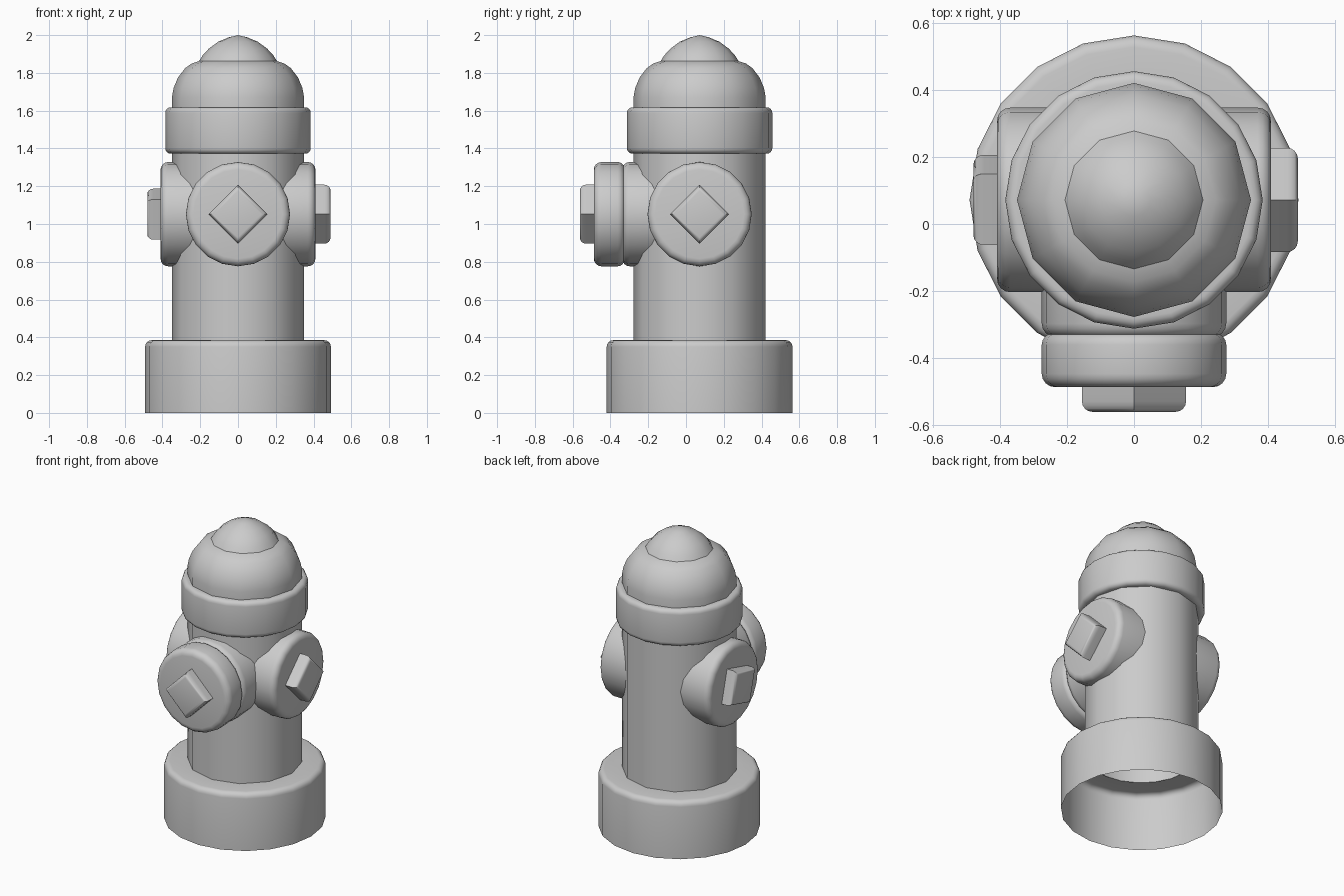
import bpy, bmesh
from math import sin, cos, pi, radians
from mathutils import Matrix

if "Cube" in bpy.data.objects:
    bpy.data.objects.remove(bpy.data.objects["Cube"])

CY = 0.072        # y of the main axis
NOZZLE_Z = 1.052


def lathe(name, profile, sides, matrix, spin=0.0, angle=32):
    """Revolve (radius, height) points around local z, listed from bottom to top."""
    bm = bmesh.new()
    rings = []
    for r, h in profile:
        if r < 1e-6:
            rings.append([bm.verts.new((0, 0, h))] * sides)
        else:
            rings.append([bm.verts.new((r * cos(spin + 2 * pi * i / sides),
                                        r * sin(spin + 2 * pi * i / sides), h))
                          for i in range(sides)])
    for a, b in zip(rings, rings[1:]):
        for i in range(sides):
            k = (i + 1) % sides
            quad = [a[i], a[k], b[k], b[i]]
            bm.faces.new(list(dict.fromkeys(quad)))
    bm.transform(matrix)
    me = bpy.data.meshes.new(name)
    bm.to_mesh(me)
    bm.free()
    ob = bpy.data.objects.new(name, me)
    bpy.context.collection.objects.link(ob)
    bpy.ops.object.select_all(action='DESELECT')
    ob.select_set(True)
    bpy.context.view_layer.objects.active = ob
    bpy.ops.object.shade_smooth_by_angle(angle=radians(angle))
    return ob


def rounded(r, h, b, top=True, n=4):
    """Rounded outer corner at radius r and height h with bevel b."""
    pts = [(r - b + b * cos(t * pi / 2 / n), b * sin(t * pi / 2 / n)) for t in range(n + 1)]
    if top:
        return [(x, h - b + y) for x, y in pts]
    return [(x, h + b - y) for x, y in reversed(pts)]


upright = Matrix.Translation((0, CY, 0))

# Base: open underneath, ring-shaped top
lathe("base", [(0.492, 0)] + rounded(0.492, 0.385, 0.035) + [(0.338, 0.385)], 20, upright)

# Barrel, dome and top knob
lathe("barrel", [(0.35, 0.385), (0.35, 1.62)], 12, upright)
lathe("dome", [(0.35, 1.60), (0.35, 1.67), (0.341, 1.72), (0.318, 1.775),
               (0.28, 1.825), (0.245, 1.85), (0.205, 1.863)], 12, upright)
lathe("top_knob", [(0.208, 1.86), (0.187, 1.893), (0.155, 1.928),
                   (0.105, 1.965), (0.05, 1.988), (0, 2.0)], 12, upright)

# Collar under the dome
lathe("collar", [(0.33, 1.372)] + rounded(0.385, 1.372, 0.03, False)
      + rounded(0.385, 1.618, 0.03) + [(0.33, 1.618)], 20, upright)

# Nozzles with square bolts: name, turn about z, bolt spin, bolt end
for name, turn, spin, end in (("front", 0, 0, 0.634),
                              ("right", 90, 0, 0.49),
                              ("left", -90, 30, 0.48)):
    m = (Matrix.Translation((0, CY, NOZZLE_Z)) @ Matrix.Rotation(radians(turn), 4, 'Z')
         @ Matrix.Rotation(radians(90), 4, 'X'))
    face = 0.41
    lathe(name + "_nozzle", [(0.276, 0.2)] + rounded(0.276, face, 0.04) + [(0, face)], 20, m)
    if name == "front":
        face = 0.56
        lathe("front_cap", [(0.22, 0.398)] + rounded(0.276, 0.398, 0.035, False)
              + rounded(0.276, face, 0.04) + [(0, face)], 20, m)
    lathe(name + "_bolt", [(0.156, face - 0.02)] + rounded(0.156, end, 0.032) + [(0, end)],
          4, m, radians(spin))
